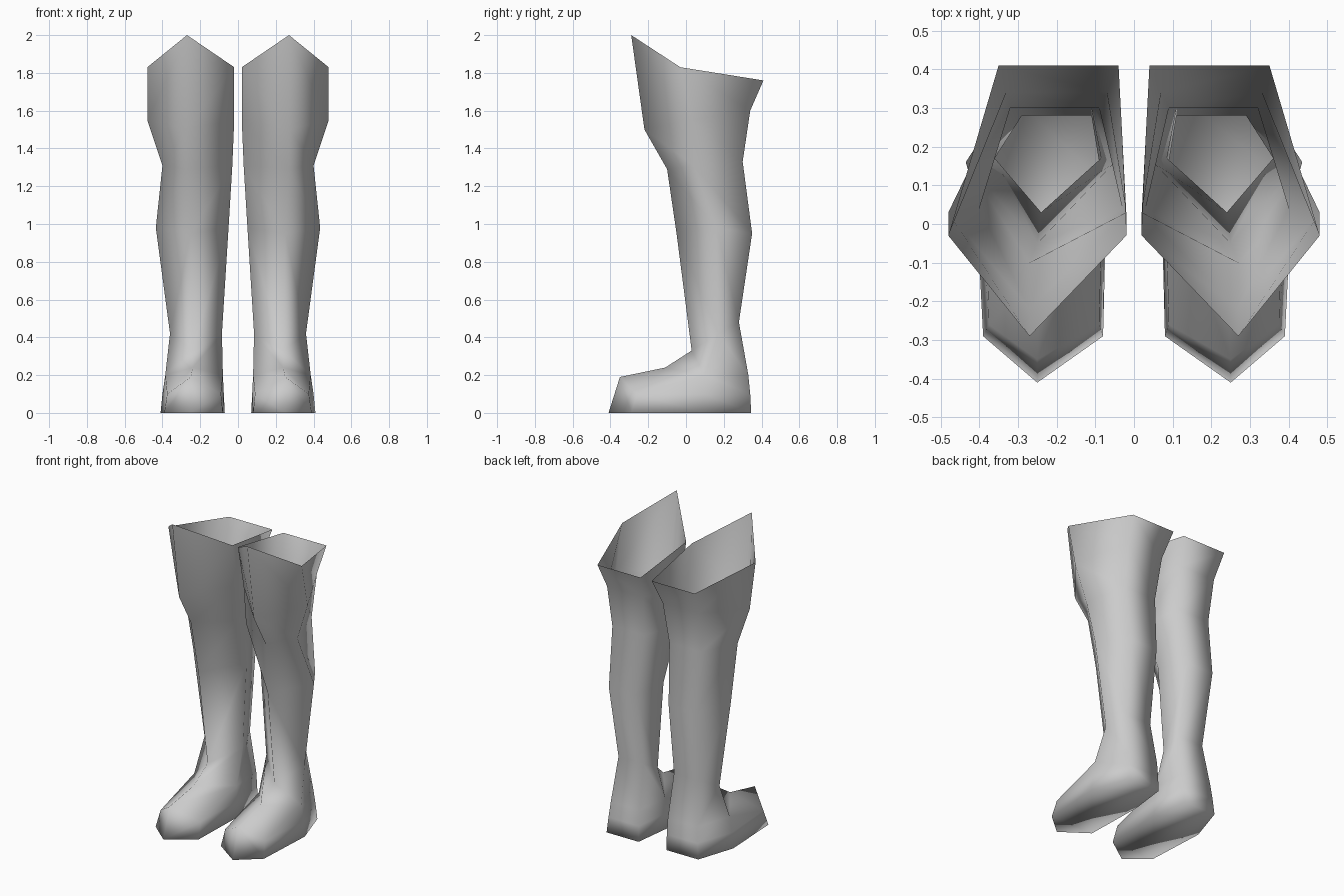
import bpy
import bmesh

default_cube = bpy.data.objects.get("Cube")
if default_cube:
    bpy.data.objects.remove(default_cube, do_unlink=True)

# Single plain material
grey = bpy.data.materials.new("plain grey")
grey.use_nodes = True
grey_value = (0.6, 0.6, 0.6, 1)
grey.diffuse_color = grey_value
grey.node_tree.nodes["Principled BSDF"].inputs["Base Color"].default_value = grey_value


def ring(front, side, back, toe=None):
    """Five-sided section, pointed at the front, with an optional toe corner pair.

    front is (x, y, z); side, back and toe are (inner x, outer x, y, z).
    Without toe corners the side points are repeated and merged later.
    """
    toe = toe or side
    outer = [(p[1], p[2], p[3]) for p in (toe, side, back)]
    inner = [(p[0], p[2], p[3]) for p in (back, side, toe)]
    return [front] + outer + inner


# Sections from the open cuff down to the sole
def boot_sections():
    cuff_rim = ring(front=(.27, -.29, 2), side=(.02, .48, -.03, 1.83), back=(.04, .35, .41, 1.76))
    thigh = ring(front=(.27, -.22, 1.5), side=(.02, .48, .03, 1.55), back=(.07, .33, .34, 1.6))
    knee = ring(front=(.27, -.1, 1.29), side=(.03, .4, .04, 1.31), back=(.09, .32, .3, 1.33))
    calf = ring(front=(.25, -.05, .95), side=(.05, .435, .16, .98), back=(.12, .31, .35, .95))
    ankle = ring(front=(.24, .03, .33), side=(.085, .36, .17, .42), back=(.11, .29, .28, .48))
    instep = ring(front=(.24, -.11, .24), side=(.08, .385, .1, .2), back=(.1, .31, .33, .2))
    toe_top = ring(front=(.25, -.35, .19), side=(.075, .4, .1, .1), back=(.1, .32, .34, .1),
                   toe=(.09, .375, -.26, .1))
    sole_edge = ring(front=(.25, -.41, 0), side=(.07, .41, .1, 0), back=(.1, .33, .345, 0),
                     toe=(.08, .39, -.29, 0))
    return [cuff_rim, thigh, knee, calf, ankle, instep, toe_top, sole_edge]


def make_boot(name, mirror):
    bm = bmesh.new()
    rings = [[bm.verts.new((mirror * x, y, z)) for x, y, z in section]
             for section in boot_sections()]

    # Leg and foot walls
    for upper, lower in zip(rings, rings[1:]):
        for i in range(len(upper)):
            j = (i + 1) % len(upper)
            bm.faces.new((upper[i], lower[i], lower[j], upper[j]))

    # Sole; the cuff stays open
    bm.faces.new(rings[-1])
    bmesh.ops.remove_doubles(bm, verts=bm.verts, dist=0.001)
    bmesh.ops.recalc_face_normals(bm, faces=bm.faces)

    # Keep the outside facing outward: the sole must point down
    bm.normal_update()
    sole = min(bm.faces, key=lambda f: f.calc_center_median().z)
    if sole.normal.z > 0:
        bmesh.ops.reverse_faces(bm, faces=bm.faces)

    for face in bm.faces:
        face.smooth = True
    mesh = bpy.data.meshes.new(name)
    bm.to_mesh(mesh)
    bm.free()
    mesh.materials.append(grey)
    boot = bpy.data.objects.new(name, mesh)
    bpy.context.collection.objects.link(boot)


make_boot("left_boot", 1)
make_boot("right_boot", -1)
